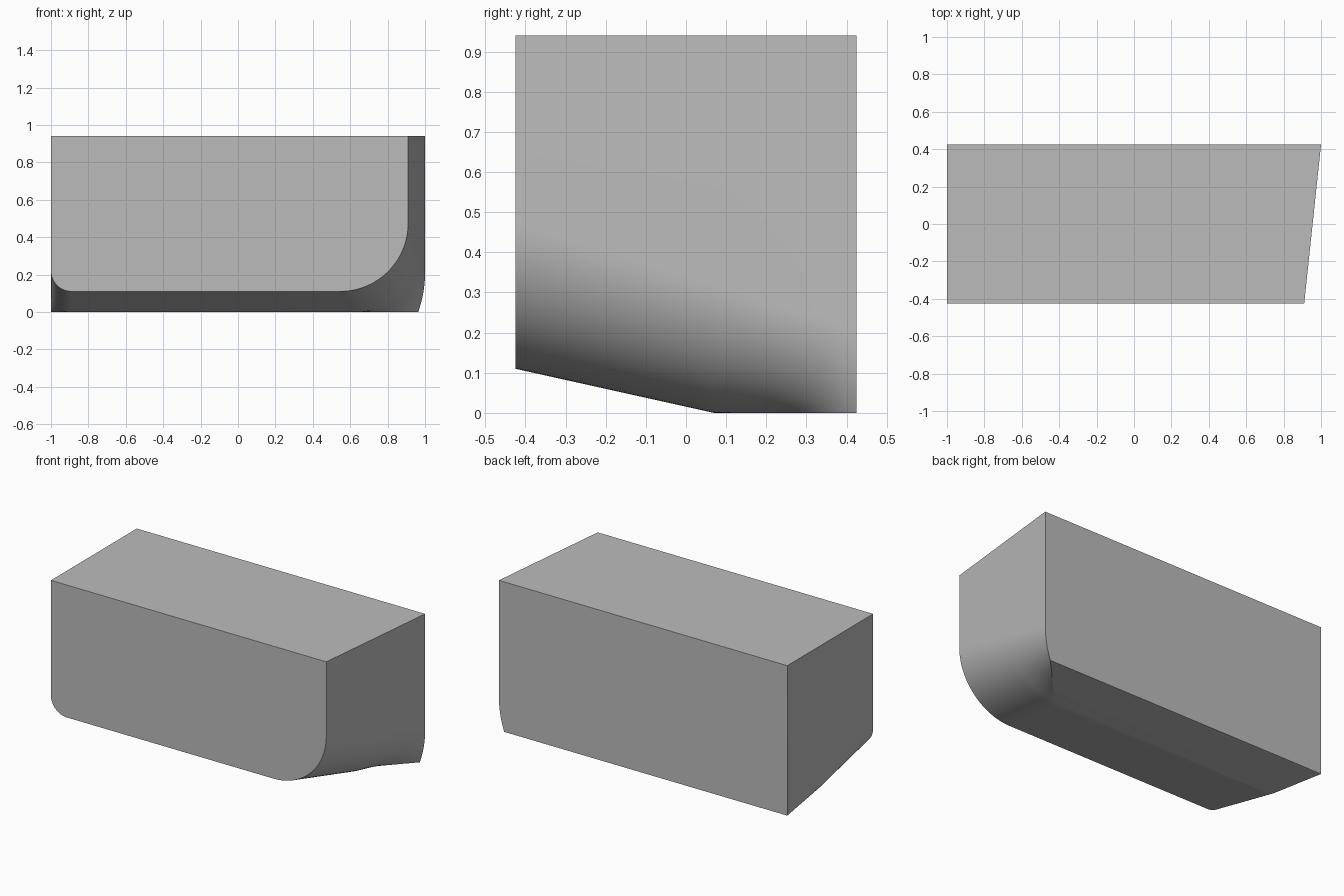
import bpy, bmesh, math

cube = bpy.data.objects.get("Cube")
if cube:
    bpy.data.objects.remove(cube, do_unlink=True)

TOP, BACK, CREASE, FRONT = 0.94, 0.425, 0.07, -0.425
ARC, STEPS = 24, 12


def side_x(y):
    """Slanted +x side wall."""
    return 0.91 + 0.09 * (y - FRONT) / (BACK - FRONT)


def arc(cx, cz, rx, rz, start, end):
    angles = [math.radians(start + (end - start) * i / ARC) for i in range(ARC + 1)]
    return [(cx + rx * math.cos(a), cz + rz * math.sin(a)) for a in angles]


def section(y, floor, r_left, right_arc):
    """Cross-section at one depth: left corner, right corner, top edge."""
    left = arc(-1 + r_left, floor + r_left, r_left, r_left, 180, 270)
    pts = left + right_arc + [(side_x(y), TOP), (-1, TOP)]
    return [(x, y, z) for x, z in pts]


def rounded(y, floor, rx, rz):
    return arc(side_x(y) - rx, floor + rz, rx, rz, -90, 0)


def blend(a, b, t):
    return [tuple(p + (q - p) * t for p, q in zip(u, v)) for u, v in zip(a, b)]


# Three key sections; the rounding fades out towards the back
front = section(FRONT, 0.11, 0.11, rounded(FRONT, 0.11, 0.365, 0.365))
crease = section(CREASE, 0, 0.1, rounded(CREASE, 0, 0.33, 0.32))
back_radius = 0.62
back = section(BACK, 0, 0, arc(1 - back_radius, 0.21, back_radius, back_radius,
                               -math.degrees(math.asin(0.21 / back_radius)), 0))

sections = [blend(front, crease, i / STEPS) for i in range(STEPS)]
sections += [blend(crease, back, i / STEPS) for i in range(STEPS + 1)]

# Loft the sections and cap both ends
bm = bmesh.new()
rings = [[bm.verts.new(p) for p in s] for s in sections]
n = len(rings[0])
for a, b in zip(rings, rings[1:]):
    for i in range(n):
        j = (i + 1) % n
        bm.faces.new((a[i], a[j], b[j], b[i]))
bm.faces.new(rings[0])
bm.faces.new(rings[-1])
bmesh.ops.remove_doubles(bm, verts=bm.verts, dist=0.0001)
bmesh.ops.recalc_face_normals(bm, faces=bm.faces)
mesh = bpy.data.meshes.new("rounded_block")
bm.to_mesh(mesh)
bm.free()

block = bpy.data.objects.new("rounded_block", mesh)
bpy.context.collection.objects.link(block)

# Plain grey finish
grey = bpy.data.materials.new("grey")
grey.use_nodes = True
grey.diffuse_color = (0.5, 0.5, 0.5, 1)
grey.node_tree.nodes["Principled BSDF"].inputs["Base Color"].default_value = (0.5, 0.5, 0.5, 1)
mesh.materials.append(grey)

bpy.ops.object.select_all(action='DESELECT')
block.select_set(True)
bpy.context.view_layer.objects.active = block
bpy.ops.object.shade_smooth_by_angle(angle=math.radians(11))
